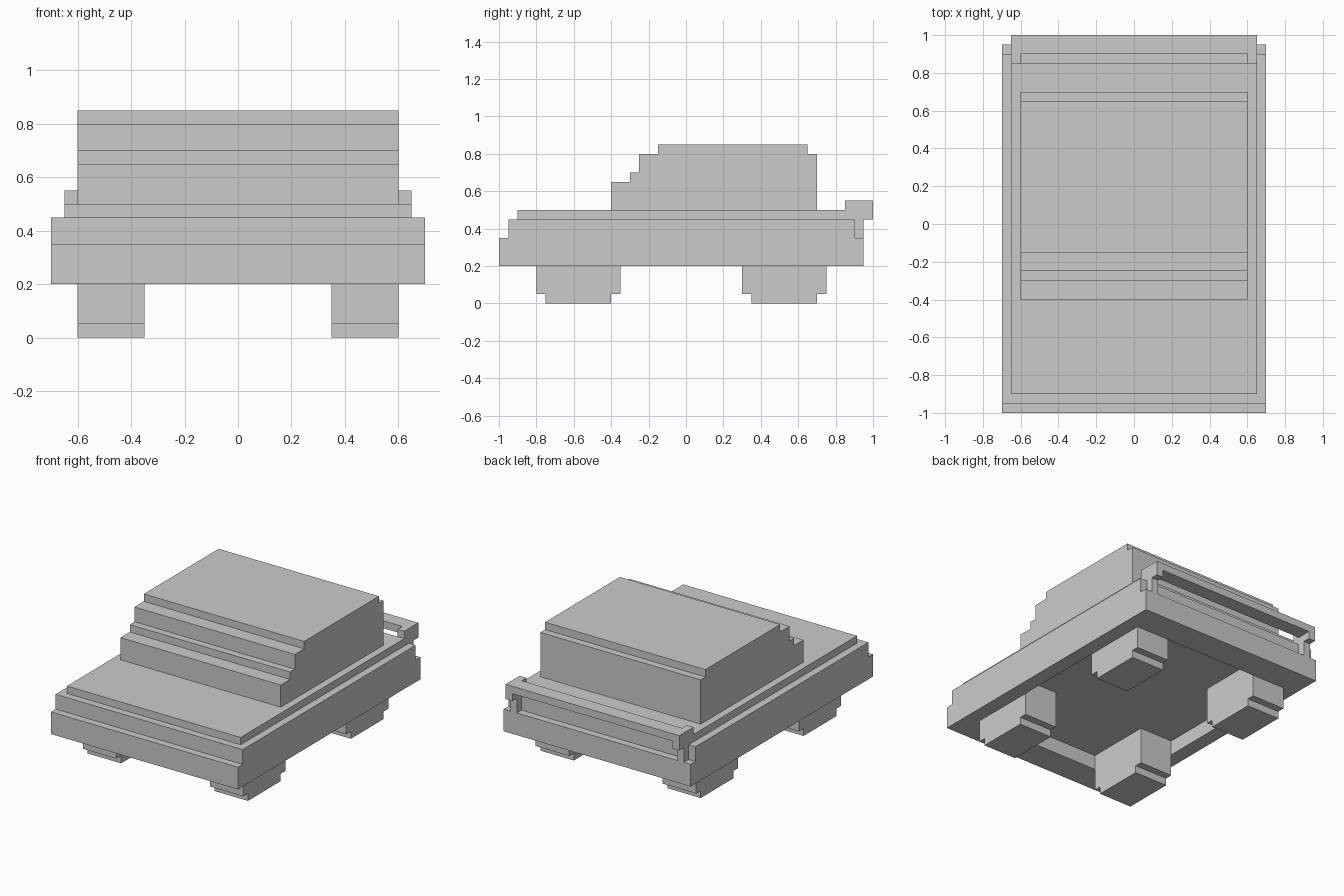
import bpy, bmesh
from mathutils import Vector

if "Cube" in bpy.data.objects:
    bpy.data.objects.remove(bpy.data.objects["Cube"])


def extrude_profile(name, pts, x0, x1):
    """Solid made from a side (y, z) outline swept from x0 to x1."""
    bm = bmesh.new()
    face = bm.faces.new([bm.verts.new((x0, y, z)) for y, z in pts])
    ret = bmesh.ops.extrude_face_region(bm, geom=[face], use_keep_orig=True)
    verts = [g for g in ret["geom"] if isinstance(g, bmesh.types.BMVert)]
    bmesh.ops.translate(bm, verts=verts, vec=(x1 - x0, 0, 0))
    bmesh.ops.recalc_face_normals(bm, faces=bm.faces)
    mesh = bpy.data.meshes.new(name)
    bm.to_mesh(mesh)
    bm.free()
    obj = bpy.data.objects.new(name, mesh)
    bpy.context.collection.objects.link(obj)
    return obj


def box_profile(y0, y1, z0, z1):
    return [(y0, z0), (y1, z0), (y1, z1), (y0, z1)]


# Lower body with stepped nose and tail
body = extrude_profile("lower_body", [
    (-1, .2), (.95, .2), (.95, .35), (.9, .35), (.9, .45),
    (-.95, .45), (-.95, .35), (-1, .35)], -.7, .7)

# Recess in the underside between the wheels
bm = bmesh.new()
bm.from_mesh(body.data)
floor = min(bm.faces, key=lambda f: f.calc_center_median().z)
bmesh.ops.inset_region(bm, faces=[floor], thickness=.1)
for v in floor.verts:
    v.co.x = .6 if v.co.x > 0 else -.6
    v.co.y = .75 if v.co.y > 0 else -.8
bm.normal_update()
ret = bmesh.ops.extrude_discrete_faces(bm, faces=[floor])
bmesh.ops.translate(bm, verts=ret["faces"][0].verts, vec=Vector((0, 0, .1)))
bmesh.ops.recalc_face_normals(bm, faces=bm.faces)
bm.to_mesh(body.data)
bm.free()

# Hood and deck plate
extrude_profile("deck", box_profile(-.9, .85, .45, .5), -.65, .65)

# Cabin with stepped windscreen
extrude_profile("cabin", [
    (-.4, .5), (.7, .5), (.7, .8), (.65, .8), (.65, .85), (-.15, .85),
    (-.15, .8), (-.25, .8), (-.25, .7), (-.3, .7), (-.3, .65), (-.4, .65)],
    -.6, .6)

# Rear wing: blade plus an end bracket on each side
extrude_profile("wing_blade", box_profile(.9, 1, .5, .55), -.6, .6)
bracket = [(.85, .45), (.9, .45), (.9, .35), (.95, .35), (.95, .45),
           (1, .45), (1, .55), (.85, .55)]

for side, s in (("left", -1), ("right", 1)):
    extrude_profile(f"wing_bracket_{side}", bracket, s * .6, s * .65)
    # Wheels with a stepped tread, reaching up into the recess
    for end, y in (("front", -.8), ("rear", .3)):
        extrude_profile(f"{end}_wheel_{side}", [
            (y + .05, 0), (y + .4, 0), (y + .4, .05), (y + .45, .05),
            (y + .45, .3), (y, .3), (y, .05), (y + .05, .05)],
            s * .35, s * .6)
